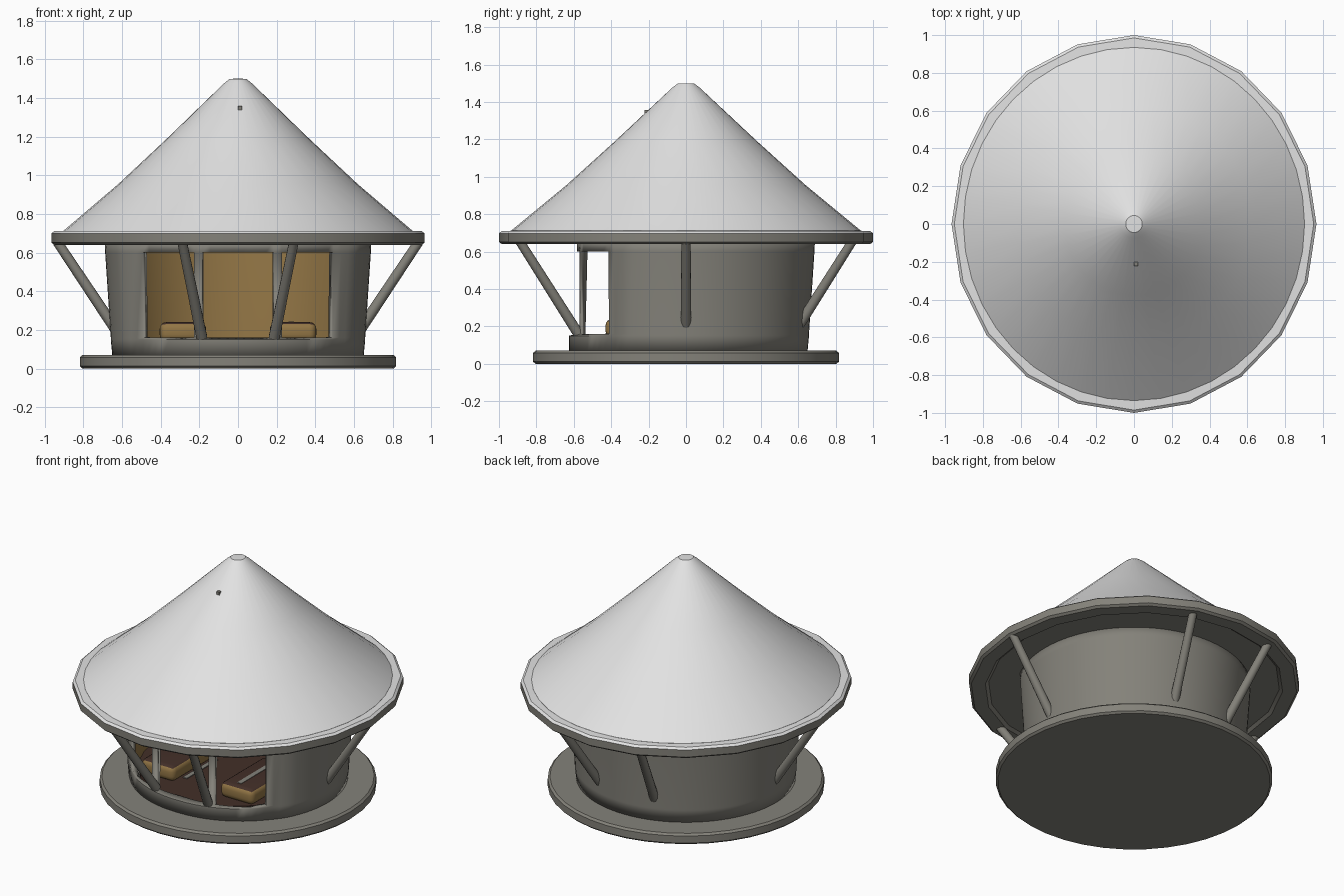
import bpy, bmesh, math
from mathutils import Vector

if "Cube" in bpy.data.objects:
    bpy.data.objects.remove(bpy.data.objects["Cube"])


def material(name, rgb):
    m = bpy.data.materials.new(name)
    m.diffuse_color = (*rgb, 1)
    m.use_nodes = True
    m.node_tree.nodes["Principled BSDF"].inputs["Base Color"].default_value = m.diffuse_color
    return m


WHITE = material("roof_white", (0.76, 0.76, 0.76))
GREY = material("warm_grey", (0.23, 0.222, 0.193))
GOLD = material("interior_gold", (0.29, 0.18, 0.06))
BROWN = material("floor_brown", (0.055, 0.028, 0.021))


def finish(bm, name, mats, smooth=35, fix=True):
    if fix:
        bmesh.ops.recalc_face_normals(bm, faces=bm.faces)
    me = bpy.data.meshes.new(name)
    bm.to_mesh(me)
    bm.free()
    ob = bpy.data.objects.new(name, me)
    bpy.context.collection.objects.link(ob)
    for m in mats:
        me.materials.append(m)
    bpy.ops.object.select_all(action='DESELECT')
    ob.select_set(True)
    bpy.context.view_layer.objects.active = ob
    if smooth:
        bpy.ops.object.shade_smooth_by_angle(angle=math.radians(smooth))
    return ob


def lathe(name, profile, segs, mats, sx=1.0, rule=None, smooth=35):
    """Revolve a (radius, height) profile around z."""
    bm = bmesh.new()
    rings = []
    for r, z in profile:
        if r == 0:
            rings.append([bm.verts.new((0, 0, z))] * segs)
        else:
            rings.append([bm.verts.new((sx * r * math.cos(2 * math.pi * i / segs),
                                        r * math.sin(2 * math.pi * i / segs), z))
                          for i in range(segs)])
    for a, b in zip(rings, rings[1:]):
        for i in range(segs):
            j = (i + 1) % segs
            vs = list(dict.fromkeys([a[i], a[j], b[j], b[i]]))
            bm.faces.new(vs)
    bmesh.ops.recalc_face_normals(bm, faces=bm.faces)
    if rule:
        for f in bm.faces:
            f.material_index = rule(f)
    return finish(bm, name, mats, smooth)


def strut(name, p, q, rad):
    p, q = Vector(p), Vector(q)
    bm = bmesh.new()
    bmesh.ops.create_cone(bm, cap_ends=True, segments=12, radius1=rad * 1.15,
                          radius2=rad, depth=(q - p).length)
    rot = (q - p).to_track_quat('Z', 'Y')
    for v in bm.verts:
        v.co = rot @ v.co + (p + q) / 2
    finish(bm, name, [GREY])


def box(name, centre, size, mats, bevel=0.0, rule=None):
    bm = bmesh.new()
    bmesh.ops.create_cube(bm, size=1)
    for v in bm.verts:
        v.co = Vector(centre) + Vector([v.co[i] * size[i] for i in range(3)])
    if bevel:
        bmesh.ops.bevel(bm, geom=bm.edges[:], offset=bevel, segments=4,
                        profile=0.5, affect='EDGES')
    bmesh.ops.recalc_face_normals(bm, faces=bm.faces)
    if rule:
        for f in bm.faces:
            f.material_index = rule(f)
    return finish(bm, name, mats)


# Base disc
lathe("base", [(0, 0), (0.805, 0), (0.818, 0.012), (0.818, 0.058), (0.805, 0.07), (0, 0.07)],
      40, [GREY])

# Roof cone and its 20-sided rim, white on top
SX = 0.966
lathe("roof", [(0, 1.5), (0.045, 1.498), (0.075, 1.475), (0.38, 1.19), (0.64, 0.955),
               (0.935, 0.712), (0.935, 0.69)], 40, [WHITE], SX)
lathe("roof_rim", [(0, 0.655), (0.88, 0.655), (0.9, 0.64), (0.985, 0.64), (1.0, 0.652),
                   (1.0, 0.698), (0.985, 0.71), (0.92, 0.712)], 20, [GREY, WHITE], SX,
      lambda f: 1 if f.normal.z > 0.5 and f.calc_center_median().z > 0.68 else 0)
box("roof_stud", (0.01, -0.212, 1.348), (0.02, 0.02, 0.02), [GREY])


# Wall ring with three front window openings
def lerp_table(a, table):
    for (a0, r0), (a1, r1) in zip(table, table[1:]):
        if a <= a1:
            return r0 + (r1 - r0) * (a - a0) / (a1 - a0)
    return table[-1][1]


FRONT = [(0, 0.58), (20, 0.602), (50, 0.645), (62, 0.69), (180, 0.69)]
SILL = [(0, 0.625), (50, 0.64), (62, 0.65), (180, 0.65)]


def wall_radius(a, row):
    low, high = lerp_table(a, SILL), lerp_table(a, FRONT)
    if row < 2:
        return low + (0.008 * row if a > 56 else 0)
    if a >= 50:
        t = (0.2, 0.93, 1.0)[row - 2]
        return low + (high - low) * t
    return high


heights = [0.065, 0.15, 0.16, 0.6, 0.66]
bm = bmesh.new()
cols = []
for i in range(90):
    off = -178 + 4 * i
    th = math.radians(off - 90)
    cols.append([bm.verts.new((wall_radius(abs(off), k) * math.cos(th),
                               wall_radius(abs(off), k) * math.sin(th), z))
                 for k, z in enumerate(heights)])
for i in range(90):
    mid = abs(-176 + 4 * i)
    window = mid < 18 or 22 < mid < 50
    a, b = cols[i], cols[(i + 1) % 90]
    for k in range(len(heights) - 1):
        if not (k == 2 and window):
            bm.faces.new((a[k], b[k], b[k + 1], a[k + 1]))
wall = finish(bm, "wall", [GREY, GOLD], 35, fix=False)
sol = wall.modifiers.new("thickness", 'SOLIDIFY')
sol.thickness = 0.035
sol.offset = -1
sol.material_offset = 1
sol.material_offset_rim = 0

# Inside floor and ceiling
lathe("inner_floor", [(0, 0.145), (0.585, 0.145), (0.585, 0.1)], 40, [BROWN])
lathe("inner_ceiling", [(0, 0.64), (0.57, 0.64), (0.57, 0.65), (0, 0.65)], 40, [GOLD])

# Two rounded seats with brown tops, and a pale strip along each
for side, label in ((-1, "left"), (1, "right")):
    box(label + "_seat", (side * 0.285, -0.2, 0.19), (0.24, 0.46, 0.1), [GOLD, BROWN], 0.035,
        lambda f: 1 if f.normal.z > 0.6 else 0)
box("left_floor_strip", (-0.145, -0.18, 0.147), (0.03, 0.32, 0.006), [GREY])
box("right_seat_strip", (0.275, -0.2, 0.2405), (0.03, 0.36, 0.005), [GREY])

# Six slanted struts from wall foot to rim
for n, deg in enumerate((0, 72, 108, 180, 252, 288)):
    c, s = math.cos(math.radians(deg)), math.sin(math.radians(deg))
    strut("strut_%d" % (n + 1), (0.605 * c, 0.605 * s, 0.16),
          (0.935 * c, 0.935 * s, 0.655), 0.025)
